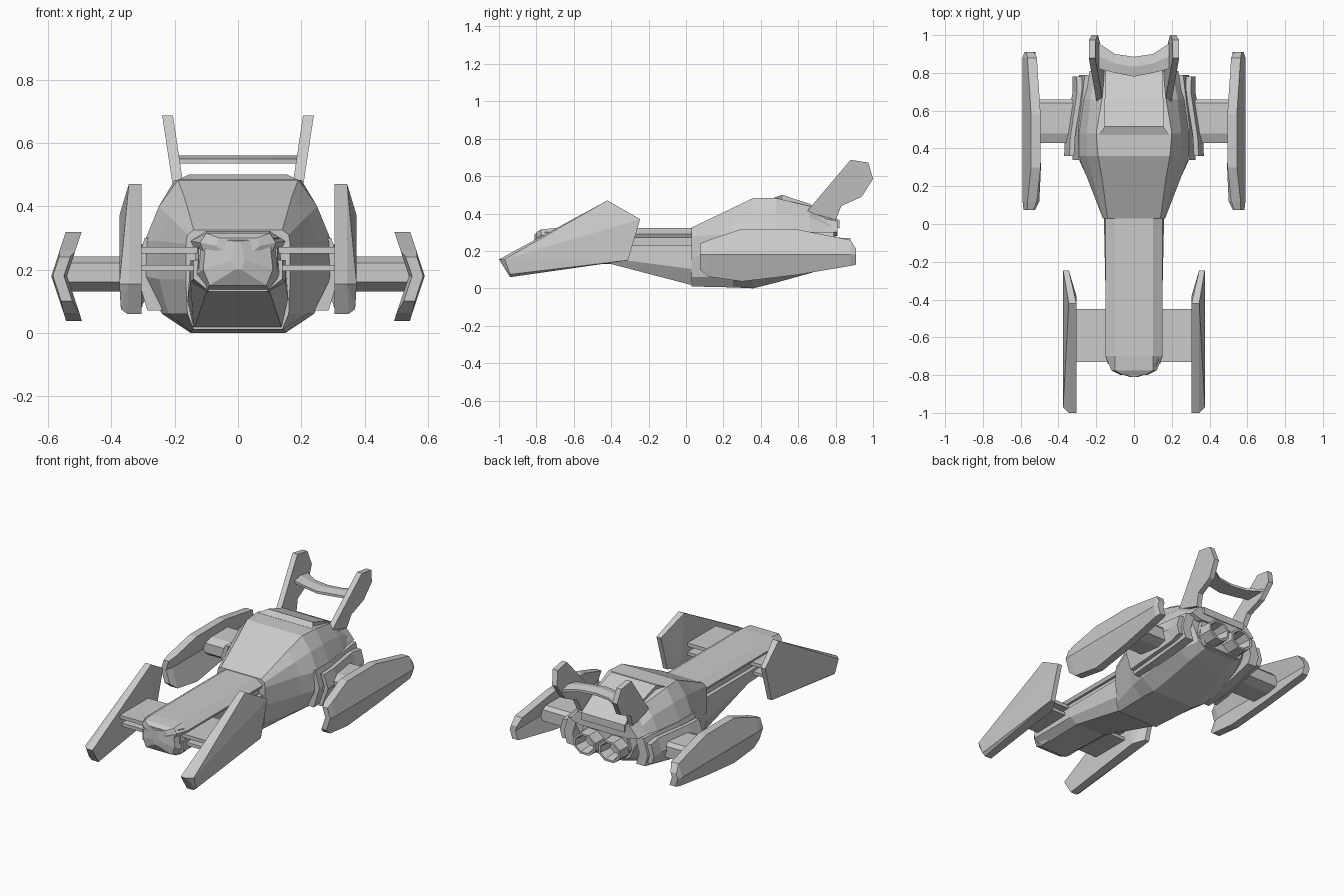
import bpy, bmesh, math


def finish(name, bm):
    bmesh.ops.recalc_face_normals(bm, faces=bm.faces[:])
    me = bpy.data.meshes.new(name)
    bm.to_mesh(me)
    bm.free()
    ob = bpy.data.objects.new(name, me)
    bpy.context.collection.objects.link(ob)
    return ob


def loft(name, rings, mirror=False):
    """Skin a list of equal-length rings and cap both ends."""
    for s in ((1, -1) if mirror else (1,)):
        bm = bmesh.new()
        vs = [[bm.verts.new((s * x, y, z)) for x, y, z in r] for r in rings]
        n = len(vs[0])
        for a, b in zip(vs, vs[1:]):
            for i in range(n):
                bm.faces.new((a[i], a[(i + 1) % n], b[(i + 1) % n], b[i]))
        bm.faces.new(vs[0])
        bm.faces.new(vs[-1])
        finish(name + ("" if not mirror else "_right" if s > 0 else "_left"), bm)


def sym(y, half):
    """Symmetric ring at y from a half section (x, z), bottom to top."""
    return [(x, y, z) for x, z in half] + [(-x, y, z) for x, z in reversed(half)]


def hull(name, pts):
    for s, side in ((1, "_right"), (-1, "_left")):
        bm = bmesh.new()
        for x, y, z in pts:
            bm.verts.new((s * x, y, z))
        bmesh.ops.convex_hull(bm, input=bm.verts[:])
        bmesh.ops.dissolve_limit(bm, angle_limit=0.02, verts=bm.verts[:], edges=bm.edges[:])
        finish(name + side, bm)


def box(name, x0, x1, y0, y1, z0, z1):
    hull(name, [(x, y, z) for x in (x0, x1) for y in (y0, y1) for z in (z0, z1)])


# main cabin hull
loft("cabin_hull", [
    sym(.03, [(.14, .01), (.16, .06), (.165, .17), (.165, .28), (.16, .31), (.14, .325)]),
    sym(.25, [(.15, .005), (.22, .06), (.25, .17), (.25, .29), (.22, .37), (.17, .43)]),
    sym(.36, [(.15, .0), (.24, .06), (.30, .18), (.295, .29), (.25, .40), (.19, .483)]),
    sym(.48, [(.14, .03), (.24, .08), (.30, .18), (.295, .29), (.25, .40), (.2, .483)]),
    sym(.66, [(.13, .08), (.21, .12), (.26, .2), (.27, .29), (.23, .38), (.17, .44)]),
    sym(.78, [(.11, .12), (.16, .15), (.19, .22), (.235, .29), (.21, .33), (.16, .37)]),
])

# rear roof panel and the lip under it
loft("roof_panel", [
    sym(.47, [(.17, .45), (.19, .484)]),
    sym(.515, [(.155, .45), (.155, .50)]),
    sym(.66, [(.155, .40), (.155, .452)]),
    sym(.82, [(.15, .32), (.15, .365)]),
])
loft("rear_lip", [
    sym(.70, [(.2, .27), (.25, .30), (.2, .38)]),
    sym(.81, [(.17, .28), (.235, .30), (.18, .36)]),
])

# nose boom: upper beam, inset core, lower beam
loft("boom_top", [
    sym(-.80, [(.05, .26), (.07, .275), (.06, .30)]),
    sym(-.775, [(.11, .26), (.12, .285), (.10, .315)]),
    sym(-.70, [(.14, .27), (.15, .29), (.10, .322)]),
    sym(.06, [(.14, .27), (.15, .29), (.10, .322)]),
])
loft("boom_core", [sym(y, [(.125, .2), (.125, .29)]) for y in (-.75, .06)])
loft("boom_nose", [
    sym(-.81, [(.01, .2), (.02, .23), (.01, .29)]),
    sym(-.78, [(.09, .15), (.11, .2), (.10, .3)]),
    sym(-.72, [(.10, .13), (.14, .18), (.13, .3)]),
    sym(-.66, [(.10, .13), (.14, .18), (.12, .3)]),
])
loft("boom_bottom", [
    sym(-.74, [(.09, .13), (.14, .17), (.14, .23)]),
    sym(-.40, [(.10, .13), (.15, .16), (.15, .23)]),
    sym(.06, [(.14, .01), (.16, .10), (.15, .23)]),
])

# front side plates
hull("front_plate", [
    (.305, -1, .155), (.305, -.42, .47), (.305, -.38, .14), (.305, -.94, .06),
    (.345, -.42, .47), (.345, -.245, .37), (.345, -.31, .15), (.35, -.94, .06),
    (.345, -1, .155), (.375, -.97, .155), (.375, -.245, .37), (.375, -.31, .15),
    (.37, -.94, .075)])
box("front_strut_upper", .11, .31, -.73, -.45, .25, .272)
box("front_strut_lower", .11, .31, -.71, -.45, .195, .215)


# rear side fins: bent plates whose ridge points outward
def bent(y, z0, z1, x, zm=.18, lean=.33, t=.05):
    out = [(x - lean * abs(z - zm), y, z) for z in (z0, zm, z1)]
    return out + [(a - t, b, c) for a, b, c in reversed(out)]


loft("rear_fin", [bent(.075, .10, .24, .585, t=.035), bent(.12, .062, .258, .59),
                  bent(.30, .037, .318, .59), bent(.58, .07, .318, .59),
                  bent(.88, .12, .258, .59), bent(.91, .127, .21, .58, t=.04)], True)

# struts to the rear fins
loft("rear_strut", [[(x, .43, .16), (x, .43, .22), (x, .48, .242), (x, .64, .242),
                     (x, .66, .22), (x, .66, .15), (x, .60, .13), (x, .47, .13)]
                    for x in (.25, .55)], True)

# layered side housings
loft("housing_inner", [bent(.34, .07, .30, .325, .2, .3, .06), bent(.50, .08, .30, .325, .2, .3, .06),
                       bent(.79, .13, .30, .29, .2, .3, .06)], True)
loft("housing_outer", [bent(.36, .08, .28, .37, .2, .35, .025), bent(.46, .09, .28, .365, .2, .35, .025),
                       bent(.70, .13, .28, .325, .2, .3, .025), bent(.78, .15, .27, .325, .2, .3, .03)], True)
box("housing_rib", .25, .345, .38, .62, .17, .225)

# tail uprights and curved crossbar
prof = [(.645, .41), (.88, .687), (.975, .672), (1.0, .585), (.94, .49), (.83, .44), (.80, .365)]
loft("tail_upright", [[(.158 + .15 * (z - .37) + o, y, z) for y, z in prof] for o in (0, .034)], True)
loft("tail_crossbar", [[(x, f, .535), (x, f, .55), (x, (f + b) / 2, .56), (x, b, .55), (x, b, .535)]
                       for x, f, b in ((-.2, .825, .965), (-.1, .80, .9), (0, .78, .885),
                                       (.1, .80, .9), (.2, .825, .965))])


# engine block and hollow nozzles
def ring(r, y):
    return [(.085 + r * math.cos(math.pi * (k + .5) / 4), y,
             .205 + .85 * r * math.sin(math.pi * (k + .5) / 4)) for k in range(8)]


loft("engine_block", [sym(.6, [(.13, .11), (.19, .2), (.17, .28)]),
                      sym(.80, [(.12, .13), (.17, .2), (.15, .28)])])
loft("engine_nozzle", [ring(.07, .70), ring(.085, .80), ring(.08, .88), ring(.065, .88), ring(.045, .77)], True)
